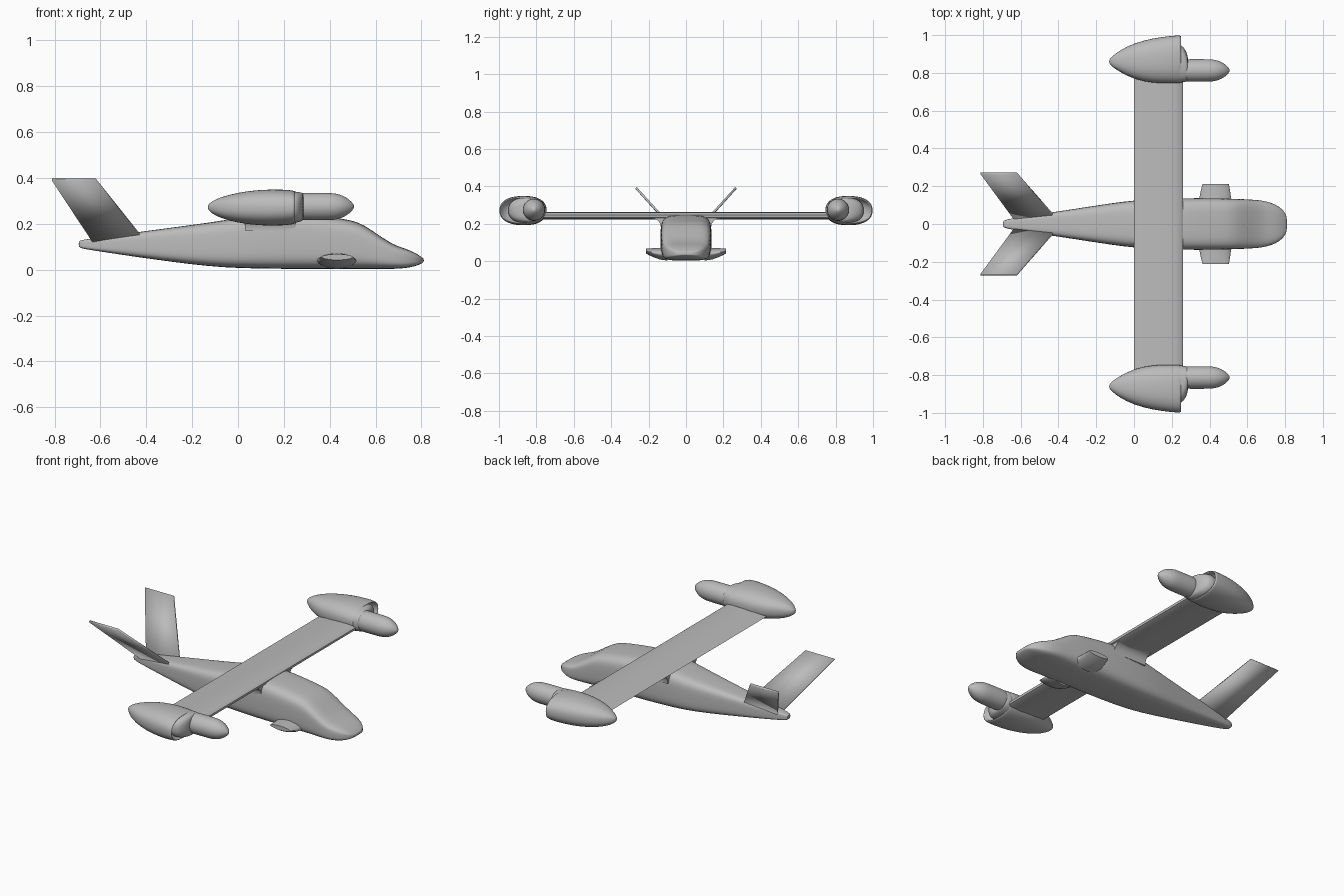
import bpy, bmesh, math
from mathutils import Vector

if "Cube" in bpy.data.objects:
    bpy.data.objects.remove(bpy.data.objects["Cube"])

GREY = (0.5, 0.5, 0.5, 1)
paint = bpy.data.materials.new("plain grey")
paint.use_nodes = True
paint.diffuse_color = GREY
paint.node_tree.nodes["Principled BSDF"].inputs["Base Color"].default_value = GREY


def finish(name, bm, mirror=False, subdiv=0, thickness=0):
    """Turn a bmesh into a smooth shaded object, optionally mirrored across y."""
    bmesh.ops.recalc_face_normals(bm, faces=bm.faces)
    mesh = bpy.data.meshes.new(name)
    bm.to_mesh(mesh)
    bm.free()
    mesh.materials.append(paint)
    obj = bpy.data.objects.new(name, mesh)
    bpy.context.collection.objects.link(obj)
    bpy.ops.object.select_all(action="DESELECT")
    obj.select_set(True)
    bpy.context.view_layer.objects.active = obj
    bpy.ops.object.shade_smooth_by_angle(angle=math.radians(40))
    if thickness:
        mod = obj.modifiers.new("thickness", "SOLIDIFY")
        mod.thickness, mod.offset = thickness, 0
    if subdiv:
        mod = obj.modifiers.new("rounding", "SUBSURF")
        mod.levels = mod.render_levels = subdiv
    if mirror:
        mod = obj.modifiers.new("other_side", "MIRROR")
        mod.use_axis = (False, True, False)
    return obj


def skin(rings):
    """Join equal rings of points into a closed tube."""
    bm = bmesh.new()
    loops = [[bm.verts.new(p) for p in ring] for ring in rings]
    n = len(loops[0])
    for a, b in zip(loops, loops[1:]):
        for i in range(n):
            j = (i + 1) % n
            bm.faces.new((a[i], a[j], b[j], b[i]))
    bm.faces.new(loops[0])
    bm.faces.new(loops[-1])
    return bm


def oval(half_a, half_b, power, sides=28):
    """Rounded-box cross-section points."""
    pts = []
    for i in range(sides):
        t = math.tau * (i + 0.5) / sides
        c, s = math.cos(t), math.sin(t)
        pts.append((half_a * math.copysign(abs(c) ** (2 / power), c),
                    half_b * math.copysign(abs(s) ** (2 / power), s)))
    return pts


def loft_x(stations, power):
    """Stations: x, y min, y max, z min, z max."""
    rings = []
    for x, y0, y1, z0, z1 in stations:
        pts = oval((y1 - y0) / 2, (z1 - z0) / 2, power)
        rings.append([(x, (y0 + y1) / 2 + a, (z0 + z1) / 2 + b) for a, b in pts])
    return skin(rings)


# Fuselage: x, half width, bottom, top
hull = [
    (-0.695, 0.014, 0.10, 0.122), (-0.685, 0.022, 0.092, 0.13),
    (-0.6, 0.038, 0.079, 0.14), (-0.43, 0.062, 0.053, 0.165),
    (-0.2, 0.098, 0.022, 0.195), (-0.06, 0.119, 0.009, 0.215),
    (0.06, 0.13, 0.005, 0.238), (0.2, 0.136, 0.003, 0.25),
    (0.3, 0.137, 0.003, 0.245), (0.4, 0.137, 0.003, 0.23),
    (0.5, 0.135, 0.003, 0.216), (0.55, 0.133, 0.003, 0.195),
    (0.62, 0.13, 0.003, 0.146), (0.68, 0.125, 0.003, 0.107),
    (0.73, 0.112, 0.006, 0.092), (0.77, 0.092, 0.014, 0.075),
    (0.797, 0.066, 0.024, 0.058), (0.811, 0.035, 0.034, 0.046),
]
finish("fuselage", loft_x([(x, -w, w, lo, hi) for x, w, lo, hi in hull], 4.2), subdiv=1)

# Wing: straight flat-topped section running between the engine pods
section = [(0.0, 0.24), (0.06, 0.254), (0.14, 0.262), (0.21, 0.264), (0.245, 0.26),
           (0.26, 0.248), (0.258, 0.234), (0.24, 0.226), (0.17, 0.222), (0.07, 0.228)]
finish("wing", skin([[(x, y, z) for x, z in section] for y in (-0.82, 0.82)]))

# Concave fairings under the wing roots
fillet = [(0.1, 0.17), (0.134, 0.17)]
for i in range(6):
    t = math.pi / 2 * i / 5
    fillet.append((0.184 - 0.05 * math.cos(t), 0.18 + 0.05 * math.sin(t)))
fillet.append((0.1, 0.235))
finish("wing_root_fairings", skin([[(x, y, z) for y, z in fillet] for x in (0.03, 0.25)]), mirror=True)

# Engine pods with a hollow front lip
pod = [
    (-0.132, 0.853, 0.867, 0.266, 0.28), (-0.122, 0.837, 0.882, 0.25, 0.293),
    (-0.08, 0.807, 0.918, 0.225, 0.316), (0.0, 0.765, 0.958, 0.203, 0.337),
    (0.1, 0.745, 0.985, 0.191, 0.35), (0.2, 0.744, 0.997, 0.192, 0.35),
    (0.245, 0.745, 1.0, 0.198, 0.345), (0.25, 0.75, 0.994, 0.203, 0.34),
    (0.245, 0.757, 0.987, 0.209, 0.334), (0.2, 0.765, 0.975, 0.215, 0.328),
]
finish("engine_pods", loft_x(pod, 2.4), mirror=True, subdiv=1)

# Inner cowls, leaving an intake slot on the outer side
cowl = [(0.15, 0.75, 0.95, 0.2, 0.342), (0.24, 0.748, 0.953, 0.202, 0.342),
        (0.262, 0.75, 0.94, 0.206, 0.339), (0.28, 0.754, 0.905, 0.212, 0.336),
        (0.287, 0.76, 0.88, 0.22, 0.33)]
finish("engine_cowls", loft_x(cowl, 2.4), mirror=True, subdiv=1)

# Spinners: cylinder with a pointed round nose
spin = []
for x, r in ((0.22, 0.06), (0.3, 0.06), (0.4, 0.06), (0.43, 0.057), (0.46, 0.047),
             (0.485, 0.031), (0.5, 0.015), (0.506, 0.005)):
    spin.append((x, 0.813 - r, 0.813 + r, 0.275 - r, 0.275 + r))
finish("spinners", loft_x(spin, 2), mirror=True, subdiv=1)

# Sponsons low on the cabin sides: y, x centre, z centre, half length, half height
rings = []
for y, x, z, a, b in ((0.1, 0.43, 0.038, 0.088, 0.035), (0.14, 0.43, 0.04, 0.084, 0.031),
                      (0.17, 0.431, 0.045, 0.079, 0.025), (0.2, 0.432, 0.051, 0.073, 0.018),
                      (0.213, 0.433, 0.055, 0.069, 0.013)):
    rings.append([(x + p, y, z + q) for p, q in oval(a, b, 1.8)])
finish("sponsons", skin(rings), mirror=True)

# Swept V tail fins
bm = bmesh.new()
corners = [(-0.42, 0.04, 0.143), (-0.62, 0.268, 0.393), (-0.812, 0.268, 0.393), (-0.63, 0.02, 0.117)]
bm.faces.new([bm.verts.new(Vector(c)) for c in corners])
finish("tail_fins", bm, mirror=True, thickness=0.012)
